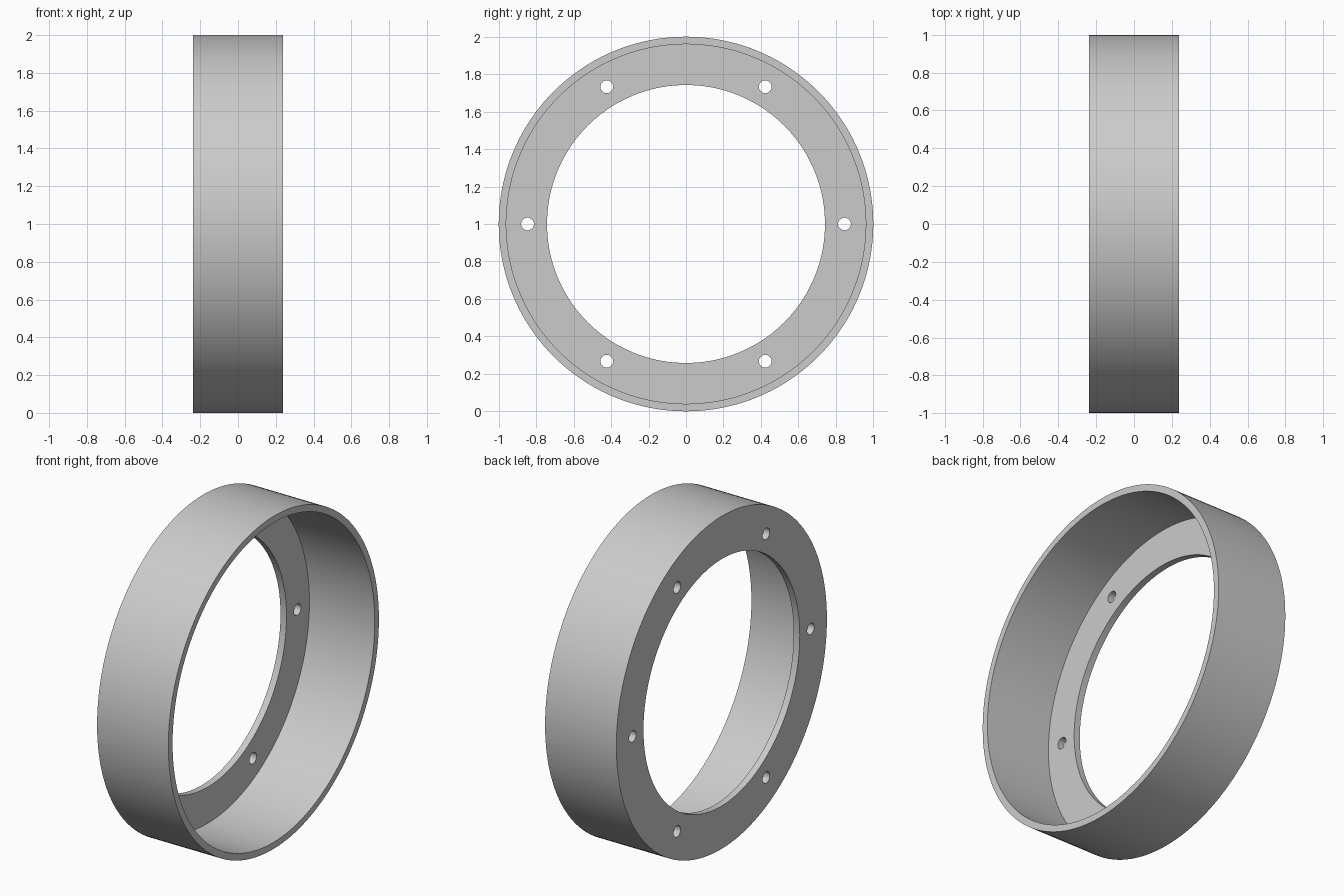
import bpy, bmesh
from math import pi, radians, sin, cos
from mathutils import Matrix, Vector

cube = bpy.data.objects.get("Cube")
if cube:
    bpy.data.objects.remove(cube, do_unlink=True)

HALF, OUTER, WALL, BORE = 0.237, 1.0, 0.04, 0.742
BOLT_CIRCLE, BOLT_RADIUS = 0.846, 0.034
CENTRE = Vector((0, 0, 1))

grey = bpy.data.materials.new("light grey")
grey.use_nodes = True
colour = (0.6, 0.6, 0.6, 1)
grey.diffuse_color = colour
grey.node_tree.nodes["Principled BSDF"].inputs["Base Color"].default_value = colour


def add_object(name, bm):
    bmesh.ops.recalc_face_normals(bm, faces=bm.faces)
    mesh = bpy.data.meshes.new(name)
    bm.to_mesh(mesh)
    bm.free()
    mesh.materials.append(grey)
    obj = bpy.data.objects.new(name, mesh)
    bpy.context.collection.objects.link(obj)
    return obj


# Flanged ring: L-shaped section (x, radius) revolved about the x axis
section = [(-HALF, BORE), (-HALF, OUTER), (HALF, OUTER), (HALF, OUTER - WALL),
           (-HALF + WALL, OUTER - WALL), (-HALF + WALL, BORE)]
bm = bmesh.new()
verts = [bm.verts.new(CENTRE + Vector((x, 0, r))) for x, r in section]
edges = [bm.edges.new((verts[i - 1], verts[i])) for i in range(len(verts))]
bmesh.ops.spin(bm, geom=verts + edges, cent=CENTRE, axis=(1, 0, 0),
               angle=2 * pi, steps=144, use_merge=True)
bmesh.ops.remove_doubles(bm, verts=bm.verts, dist=1e-4)
ring = add_object("flanged_ring", bm)

# Six bolt holes through the flange
bm = bmesh.new()
for i in range(6):
    a = radians(60 * i)
    place = Matrix.Translation((-HALF, BOLT_CIRCLE * cos(a), 1 + BOLT_CIRCLE * sin(a)))
    bmesh.ops.create_cone(bm, cap_ends=True, segments=32, radius1=BOLT_RADIUS,
                          radius2=BOLT_RADIUS, depth=4 * WALL,
                          matrix=place @ Matrix.Rotation(pi / 2, 4, 'Y'))
cutter = add_object("bolt_hole_cutter", bm)
cutter.hide_render = True

cut = ring.modifiers.new("bolt_holes", 'BOOLEAN')
cut.operation = 'DIFFERENCE'
cut.solver = 'EXACT'
cut.object = cutter
bpy.ops.object.select_all(action='DESELECT')
ring.select_set(True)
bpy.context.view_layer.objects.active = ring
bpy.ops.object.modifier_apply(modifier=cut.name)
bpy.data.objects.remove(cutter, do_unlink=True)

bpy.ops.object.shade_smooth_by_angle(angle=radians(30))
